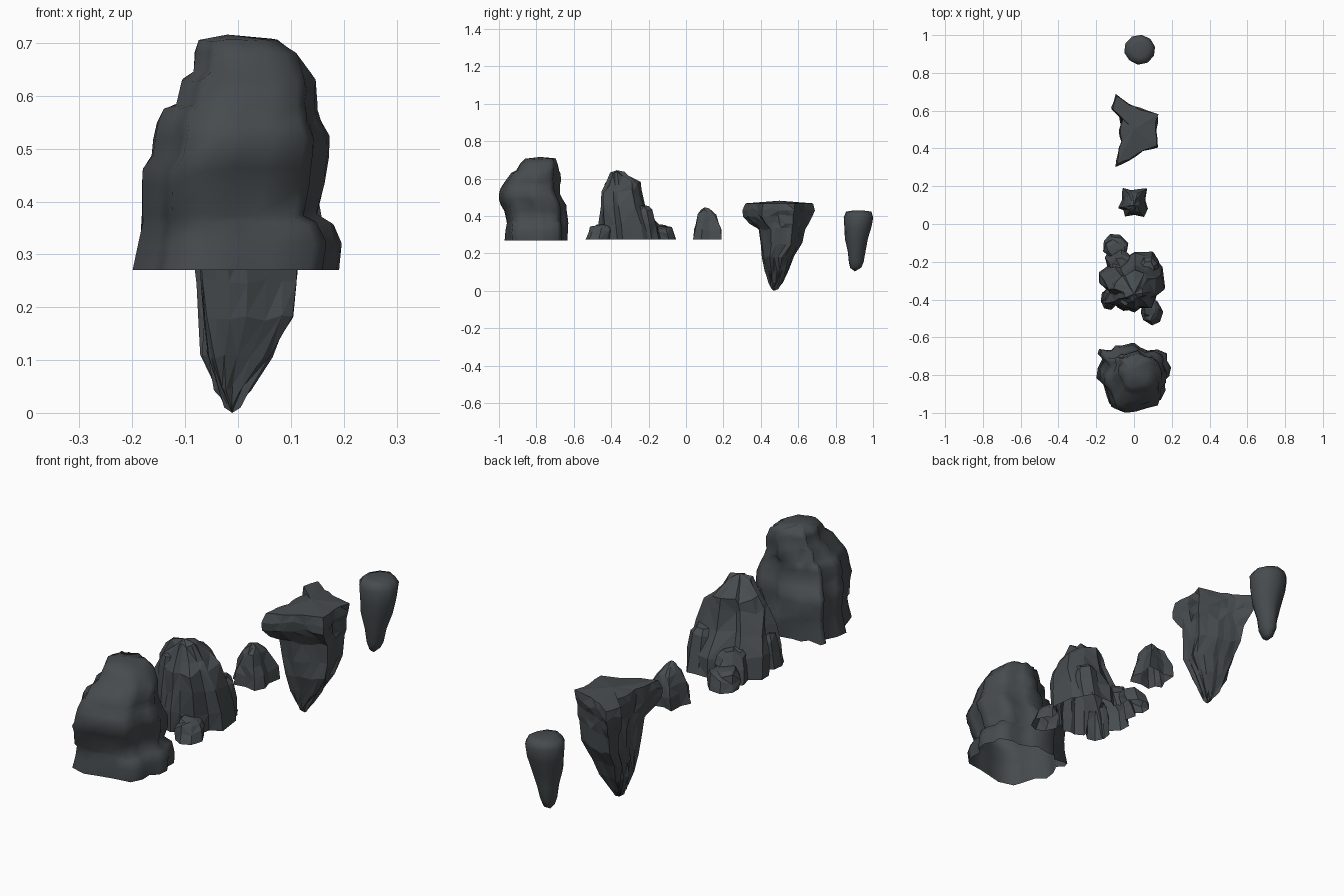
import bpy, bmesh, math, random
from mathutils import Vector, noise

if "Cube" in bpy.data.objects:
    bpy.data.objects.remove(bpy.data.objects["Cube"])

stone = bpy.data.materials.new("dark slate grey")
stone.diffuse_color = (0.062, 0.071, 0.076, 1)
stone.use_nodes = True
stone.node_tree.nodes["Principled BSDF"].inputs["Base Color"].default_value = stone.diffuse_color


def fit(ws):
    """Scale outline points to fill the -1..1 square."""
    xs, ys = [w[0] for w in ws], [w[1] for w in ws]
    mx, my = (min(xs) + max(xs)) / 2, (min(ys) + max(ys)) / 2
    hx, hy = (max(xs) - min(xs)) / 2, (max(ys) - min(ys)) / 2
    return [Vector(((w[0] - mx) / hx, (w[1] - my) / hy)) for w in ws]


def loft(name, plan, rings, tip, close, jitter=0.0, lump=0.0, smooth=False, seed=1, sub=0):
    """Rings (z, xmin, xmax, ymin, ymax, roundness) follow a plan outline and end at tip."""
    random.seed(seed)
    bm = bmesh.new()
    pts = []
    for i, p in enumerate(plan):              # subdivide the outline
        q = plan[(i + 1) % len(plan)]
        for k in range(sub + 1):
            t = k / (sub + 1)
            pts.append((p[0] + (q[0] - p[0]) * t, p[1] + (q[1] - p[1]) * t))
    unit = fit(pts)
    rows = []
    for r, (z, x0, x1, y0, y1, rnd) in enumerate(rings):
        row = []
        for w in fit([u.lerp(u.normalized(), rnd) for u in unit]):
            co = Vector(((x0 + x1) / 2 + w.x * (x1 - x0) / 2,
                         (y0 + y1) / 2 + w.y * (y1 - y0) / 2, z))
            d = lump * noise.noise(co * 9 + Vector((seed, 0, 0))) + random.uniform(-1, 1) * jitter
            co.x += w.x * d
            co.y += w.y * d
            if r:
                co.z += random.uniform(-1, 1) * jitter * 1.3
            row.append(bm.verts.new(co))
        rows.append(row)
    n = len(unit)
    for a, b in zip(rows, rows[1:]):
        for i in range(n):
            k = (i + 1) % n
            if smooth:
                bm.faces.new((a[i], a[k], b[k], b[i]))
            elif random.random() < 0.5:
                bm.faces.new((a[i], a[k], b[k]))
                bm.faces.new((a[i], b[k], b[i]))
            else:
                bm.faces.new((a[i], a[k], b[i]))
                bm.faces.new((a[k], b[k], b[i]))
    for row, c in ((rows[-1], tip), (rows[0], close)):
        v = bm.verts.new(c)
        for i in range(n):
            bm.faces.new((row[i], row[(i + 1) % n], v))
    bmesh.ops.recalc_face_normals(bm, faces=bm.faces[:])
    me = bpy.data.meshes.new(name)
    bm.to_mesh(me)
    bm.free()
    me.materials.append(stone)
    ob = bpy.data.objects.new(name, me)
    bpy.context.collection.objects.link(ob)
    for p in me.polygons:
        p.use_smooth = smooth
    return ob


def octagon(s=8, turn=0.2):
    return [(math.cos(turn + i * math.tau / s), math.sin(turn + i * math.tau / s)) for i in range(s)]


def chunk(x0, x1, y0, y1, z0, z1, lx, ly, seed):
    """Small rock leaning against a bigger one."""
    cx, cy, rx, ry = (x0 + x1) / 2, (y0 + y1) / 2, (x1 - x0) / 2, (y1 - y0) / 2
    rings = []
    for t, s in ((0, 1), (0.5, 0.97), (0.82, 0.85), (0.97, 0.6)):
        ax, ay = cx + lx * t, cy + ly * t
        rings.append((z0 + (z1 - z0) * t, ax - rx * s, ax + rx * s, ay - ry * s, ay + ry * s, 0))
    return loft("chunk", octagon(8, seed), rings, (cx + lx, cy + ly, z1), (cx, cy, z0),
                jitter=0.006, seed=seed)


def merge(body, chunks):
    """Union the chunks into the body so no hidden inner walls remain."""
    for c in chunks:
        m = body.modifiers.new("union", 'BOOLEAN')
        m.operation, m.solver, m.object = 'UNION', 'EXACT', c
        m.use_self = True
        me = bpy.data.meshes.new_from_object(body.evaluated_get(bpy.context.evaluated_depsgraph_get()))
        body.modifiers.clear()
        if len(me.polygons) > 50:
            body.data = me
        bpy.data.objects.remove(c)


def open_bottom(ob, z):
    bm = bmesh.new()
    bm.from_mesh(ob.data)
    low = [f for f in bm.faces if all(v.co.z < z + .008 for v in f.verts)]
    bmesh.ops.delete(bm, geom=low, context='FACES')
    bm.to_mesh(ob.data)
    bm.free()


# Large rounded boulder with side lobes, open underneath
boulder_plan = [(-.13, -.98), (-.06, -1), (.0, -.985), (.06, -.97), (.14, -.96), (.158, -.90), (.155, -.85),
                (.185, -.82), (.193, -.77), (.17, -.73), (.17, -.69), (.12, -.665), (.07, -.675), (.03, -.65),
                (0, -.625), (-.06, -.64), (-.10, -.64), (-.12, -.67), (-.185, -.66), (-.19, -.69),
                (-.165, -.72), (-.195, -.77), (-.195, -.83), (-.155, -.865), (-.14, -.93)]
boulder = loft("boulder", boulder_plan, [
    (.27, -.195, .19, -.968, -.63, .1), (.32, -.188, .194, -.965, -.63, .1), (.36, -.186, .182, -.962, -.63, .1),
    (.375, -.186, .156, -.965, -.63, .1), (.43, -.186, .168, -.975, -.632, 0), (.46, -.184, .17, -.99, -.634, 0),
    (.485, -.165, .172, -1.0, -.65, .1), (.52, -.156, .175, -1.0, -.668, .2), (.55, -.15, .158, -.99, -.672, .3),
    (.575, -.137, .152, -.968, -.675, .3), (.582, -.116, .152, -.965, -.675, .3),
    (.63, -.111, .15, -.93, -.68, .35), (.645, -.09, .138, -.905, -.68, .4), (.68, -.08, .115, -.885, -.683, .5),
    (.705, -.07, .07, -.86, -.69, .6)],
    (-.02, -.78, .716), (0, -.8, .27), jitter=0.003, lump=0.012, smooth=True, seed=3)
open_bottom(boulder, .27)

# Craggy peak with feet, open underneath
peak_plan = [(-.19, -.25), (-.11, -.19), (-.08, -.2), (0, -.14), (.1, -.15), (.13, -.2), (.155, -.22), (.16, -.33),
             (.12, -.36), (.1, -.43), (.03, -.43), (0, -.46), (-.1, -.42), (-.17, -.4), (-.15, -.34), (-.19, -.3)]
peak = loft("craggy_peak", peak_plan, [
    (.275, -.19, .165, -.475, -.14, 0), (.36, -.18, .158, -.472, -.16, 0),
    (.45, -.155, .14, -.463, -.21, .1), (.53, -.125, .115, -.458, -.235, .2),
    (.575, -.10, .09, -.435, -.25, .3), (.625, -.05, .045, -.405, -.315, .5)],
    (0, -.37, .645), (0, -.3, .275), jitter=0.01, seed=7)
merge(peak, [chunk(*c, seed=i + 31) for i, c in enumerate([
    (-.165, -.035, -.17, -.055, .275, .35, .01, -.02), (-.15, -.02, -.26, -.12, .275, .40, .01, -.03),
    (.04, .15, -.535, -.40, .275, .355, -.01, .02), (-.175, -.09, -.45, -.34, .275, .42, .01, .01),
    (.02, .13, -.27, -.15, .275, .46, 0, -.03), (-.10, .0, -.462, -.34, .275, .585, .01, .01)])])
open_bottom(peak, .275)

# Small pointed rock, open underneath
small_plan = [(-.09, .09), (-.07, .13), (-.065, .19), (-.02, .178), (.03, .19), (.07, .19), (.055, .13),
              (.07, .09), (.05, .05), (0, .055), (-.05, .05), (-.06, .08)]
small = loft("small_rock", small_plan, [
    (.275, -.087, .071, .04, .19, 0), (.325, -.075, .063, .047, .187, .1), (.365, -.06, .05, .055, .175, .2),
    (.405, -.042, .037, .065, .16, .4), (.435, -.018, .016, .085, .125, .6)],
    (0, .10, .447), (0, .11, .275), jitter=0.005, seed=4)
open_bottom(small, .275)

# Jagged hanging rock with a star-shaped top
star_plan = [(-.1, .69), (-.03, .64), (.03, .615), (.13, .585), (.117, .5), (.13, .41), (.05, .39), (-.03, .34),
             (-.1, .31), (-.09, .38), (-.07, .44), (-.08, .5), (-.068, .56), (-.12, .615)]
loft("hanging_rock", star_plan, [
    (.468, -.11, .125, .315, .68, 0), (.435, -.118, .13, .302, .69, 0), (.40, -.115, .125, .31, .675, 0),
    (.365, -.10, .12, .345, .655, .1), (.33, -.092, .117, .388, .635, .25), (.25, -.084, .112, .402, .617, .4),
    (.18, -.075, .1, .408, .575, .5), (.11, -.066, .06, .425, .545, .6), (.045, -.042, .02, .443, .515, .7),
    (.015, -.024, .0, .458, .49, .8)],
    (-.011, .47, 0), (0, .5, .482), jitter=0.006, seed=9, sub=1)

# Smooth hanging stone
loft("smooth_hanging_stone", octagon(10), [
    (.428, -.01, .075, .88, .965, 0), (.42, -.04, .098, .855, .99, 0), (.395, -.05, .112, .846, 1.0, 0),
    (.34, -.045, .105, .848, .993, 0), (.28, -.035, .092, .852, .972, 0), (.21, -.02, .072, .862, .957, 0),
    (.155, -.01, .055, .868, .95, 0), (.125, .003, .042, .88, .935, 0)],
    (.02, .903, .104), (.03, .925, .431), jitter=0.003, smooth=True, seed=2)
